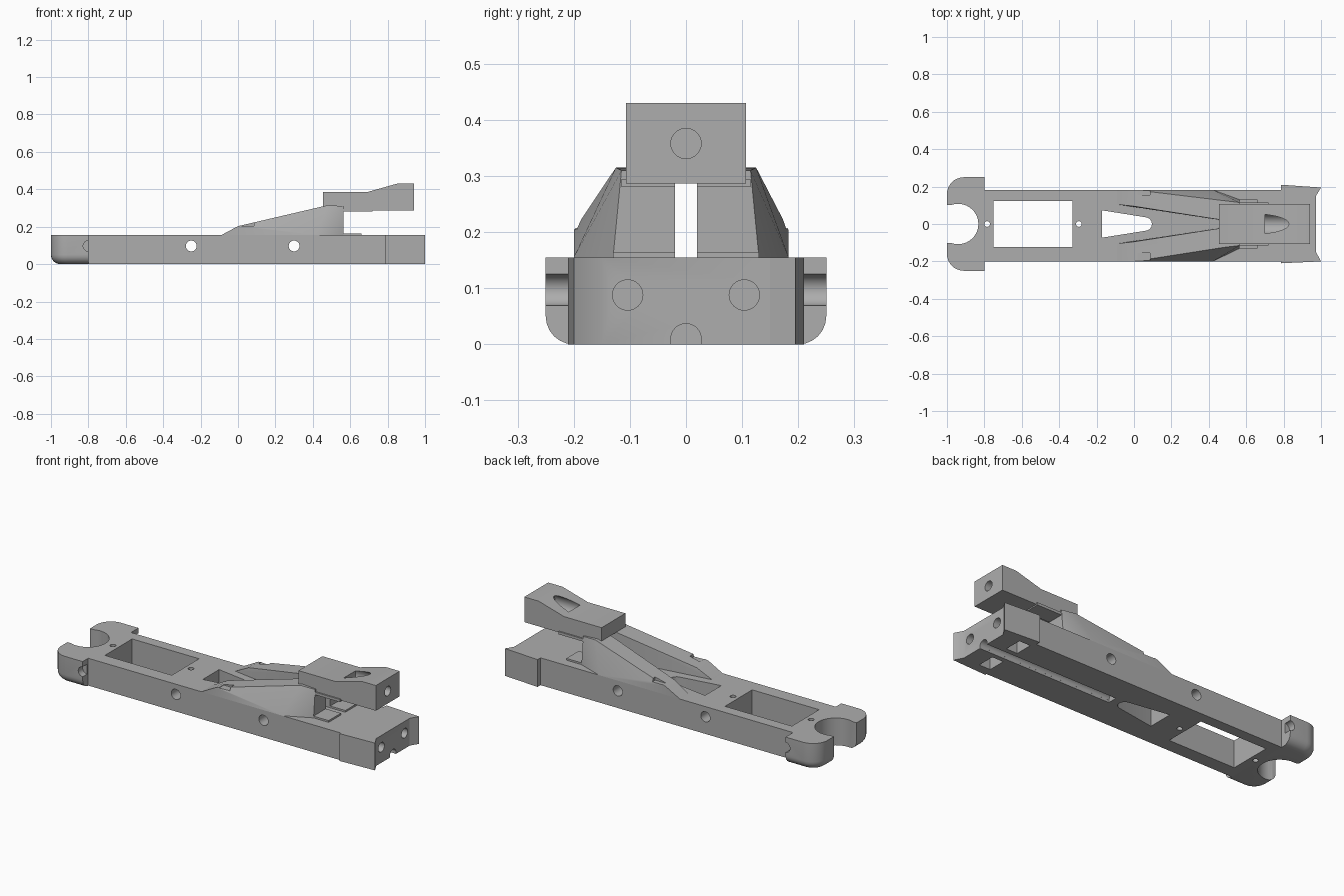
import bpy, bmesh, math
from mathutils import Vector, Matrix

cube = bpy.data.objects.get("Cube")
if cube:
    bpy.data.objects.remove(cube)

grey = bpy.data.materials.new("plain grey")
grey.use_nodes = True
COLOUR = (0.42, 0.42, 0.42, 1)
grey.diffuse_color = COLOUR
grey.node_tree.nodes["Principled BSDF"].inputs["Base Color"].default_value = COLOUR


def finish(name, bm):
    bmesh.ops.recalc_face_normals(bm, faces=bm.faces)
    mesh = bpy.data.meshes.new(name)
    bm.to_mesh(mesh)
    bm.free()
    mesh.materials.append(grey)
    obj = bpy.data.objects.new(name, mesh)
    bpy.context.collection.objects.link(obj)
    return obj


def plan(name, points, z0, z1, bevel_rule=None, radius=0.0):
    """Extrude an outline drawn in x, y; optionally round chosen bottom edges."""
    bm = bmesh.new()
    face = bm.faces.new([bm.verts.new((x, y, z0)) for x, y in points])
    new = bmesh.ops.extrude_face_region(bm, geom=[face])["geom"]
    bmesh.ops.translate(bm, vec=(0, 0, z1 - z0),
                        verts=[v for v in new if isinstance(v, bmesh.types.BMVert)])
    if bevel_rule:
        edges = [e for e in bm.edges
                 if all(abs(v.co.z - z0) < 1e-5 for v in e.verts) and bevel_rule(e)]
        bmesh.ops.bevel(bm, geom=edges, offset=radius, segments=6, affect="EDGES", profile=0.5)
    return finish(name, bm)


def side(name, points, y0, y1):
    """Extrude an outline drawn in x, z."""
    bm = bmesh.new()
    face = bm.faces.new([bm.verts.new((x, y0, z)) for x, z in points])
    new = bmesh.ops.extrude_face_region(bm, geom=[face])["geom"]
    bmesh.ops.translate(bm, vec=(0, y1 - y0, 0),
                        verts=[v for v in new if isinstance(v, bmesh.types.BMVert)])
    return finish(name, bm)


def box(name, x0, x1, y0, y1, z0, z1):
    return plan(name, [(x0, y0), (x1, y0), (x1, y1), (x0, y1)], z0, z1)


def hull(name, points):
    bm = bmesh.new()
    for p in points:
        bm.verts.new(p)
    bmesh.ops.convex_hull(bm, input=bm.verts[:])
    bmesh.ops.dissolve_limit(bm, angle_limit=0.01, verts=bm.verts[:], edges=bm.edges[:])
    return finish(name, bm)


def rod(name, start, end, radius):
    a, b = Vector(start), Vector(end)
    turn = (b - a).to_track_quat("Z", "Y").to_matrix().to_4x4()
    bm = bmesh.new()
    bmesh.ops.create_cone(bm, cap_ends=True, segments=32, radius1=radius, radius2=radius,
                          depth=(b - a).length, matrix=Matrix.Translation((a + b) / 2) @ turn)
    return finish(name, bm)


def arc(cx, cy, r, a0, a1, n=8):
    angles = [math.radians(a0 + (a1 - a0) * i / n) for i in range(n + 1)]
    return [(cx + r * math.cos(a), cy + r * math.sin(a)) for a in angles]


def cut(obj, cutters):
    for c in cutters:
        c.hide_render = True
        mod = obj.modifiers.new("cut", "BOOLEAN")
        mod.operation, mod.solver, mod.object = "DIFFERENCE", "EXACT", c
    graph = bpy.context.evaluated_depsgraph_get()
    mesh = bpy.data.meshes.new_from_object(obj.evaluated_get(graph))
    obj.modifiers.clear()
    obj.data = mesh
    for c in cutters:
        bpy.data.objects.remove(c)


TOP = 0.155
FRONT, BACK = -0.2, 0.183

# Long base bar with a wider end and a hollowed end face
base = plan("base_bar", [(-0.8, FRONT), (0.785, FRONT), (0.785, -0.21), (1, -0.2), (0.973, -0.15),
                         (0.973, 0.15), (1, 0.195), (0.785, 0.21), (0.785, BACK), (-0.8, BACK)], 0, TOP)
cutters = [
    box("window_cut", -0.75, -0.33, -0.122, 0.122, -0.1, 0.3),
    plan("wedge_cut", [(-0.17, 0.073), (-0.17, -0.073)] + arc(0.06, 0, 0.036, -80, 80), -0.1, 0.3),
    rod("groove_cut", (0.14, 0, 0.01), (1.1, 0, 0.01), 0.027),
    box("groove_floor_cut", 0.14, 1.1, -0.027, 0.027, -0.1, 0.012),
]
for x in (-0.785, -0.295):
    cutters.append(rod("pin_cut", (x, 0, -0.1), (x, 0, 0.3), 0.015))
for x in (-0.25, 0.3):
    cutters.append(rod("cross_cut", (x, -0.4, 0.097), (x, 0.4, 0.097), 0.029))
for s in (-1, 1):
    cutters.append(rod("bolt_cut", (0.8, s * 0.104, 0.088), (1.1, s * 0.104, 0.088), 0.027))
    cutters.append(box("nut_cut", 0.8, 0.87, s * 0.104 - 0.05, s * 0.104 + 0.05, -0.1, 0.12))
cut(base, cutters)

# Forked end with rounded corners and rounded underside
fork = plan("fork_end", [(-0.8, -0.25), (-0.8, 0.25)] + arc(-0.91, 0.16, 0.09, 90, 180)
            + arc(-0.91, -0.16, 0.09, 180, 270), 0, TOP,
            lambda e: not all(v.co.x > -0.81 for v in e.verts), 0.05)
cutters = [plan("mouth_cut", arc(-0.94, 0, 0.108, -110, 110, 24) + [(-1.1, 0.1), (-1.1, -0.1)], -0.1, 0.3)]
for s in (-1, 1):
    cutters.append(rod("notch_cut", (-0.8, s * 0.21, 0.097), (-0.8, s * 0.4, 0.097), 0.028))
cut(fork, cutters)

# Sloping arms, lower ledges and upper ledges, one set per side
for label, s, outer in (("right", -1, 0.2), ("left", 1, 0.183)):
    arm = hull(label + "_arm", [(x, s * y, z) for x, y, z in (
        (-0.09, 0.105, TOP), (-0.09, outer, TOP), (0.42, outer, TOP), (0.565, 0.13, TOP),
        (0.565, 0.02, TOP), (0.47, 0.02, TOP), (0, 0.095, 0.203), (0, outer, 0.203),
        (0.48, 0.02, 0.315), (0.48, 0.125, 0.315), (0.565, 0.02, 0.31), (0.565, 0.115, 0.31))])
    y0, y1 = sorted((s * 0.155, s * 0.3))
    cut(arm, [box("pocket_cut", 0.02, 0.085, y0, y1, 0.205, 0.3)])
    y0, y1 = sorted((s * 0.02, s * 0.13))
    box(label + "_lower_ledge", 0.55, 0.66, y0, y1, TOP - 0.005, 0.165)
    box(label + "_upper_ledge", 0.55, 0.72, y0, s * 0.115 if s > 0 else y1, 0.28, 0.295) \
        if s > 0 else box(label + "_upper_ledge", 0.55, 0.72, -0.115, y1, 0.28, 0.295)

# Raised head with a bolt hole and a scooped counterbore
head = side("head_block", [(0.455, 0.308), (0.5, 0.287), (0.94, 0.287), (0.94, 0.43), (0.85, 0.43),
                           (0.69, 0.385), (0.455, 0.385)], -0.107, 0.107)
cut(head, [rod("bolt_cut", (0.8, 0, 0.358), (1.1, 0, 0.358), 0.027),
           rod("scoop_cut", (0.7, 0, 0.37), (0.86, 0, 0.37), 0.054)])

for obj in bpy.context.collection.objects:
    obj.select_set(obj.type == "MESH")
    if obj.type == "MESH":
        bpy.context.view_layer.objects.active = obj
bpy.ops.object.shade_smooth_by_angle(angle=math.radians(30))
